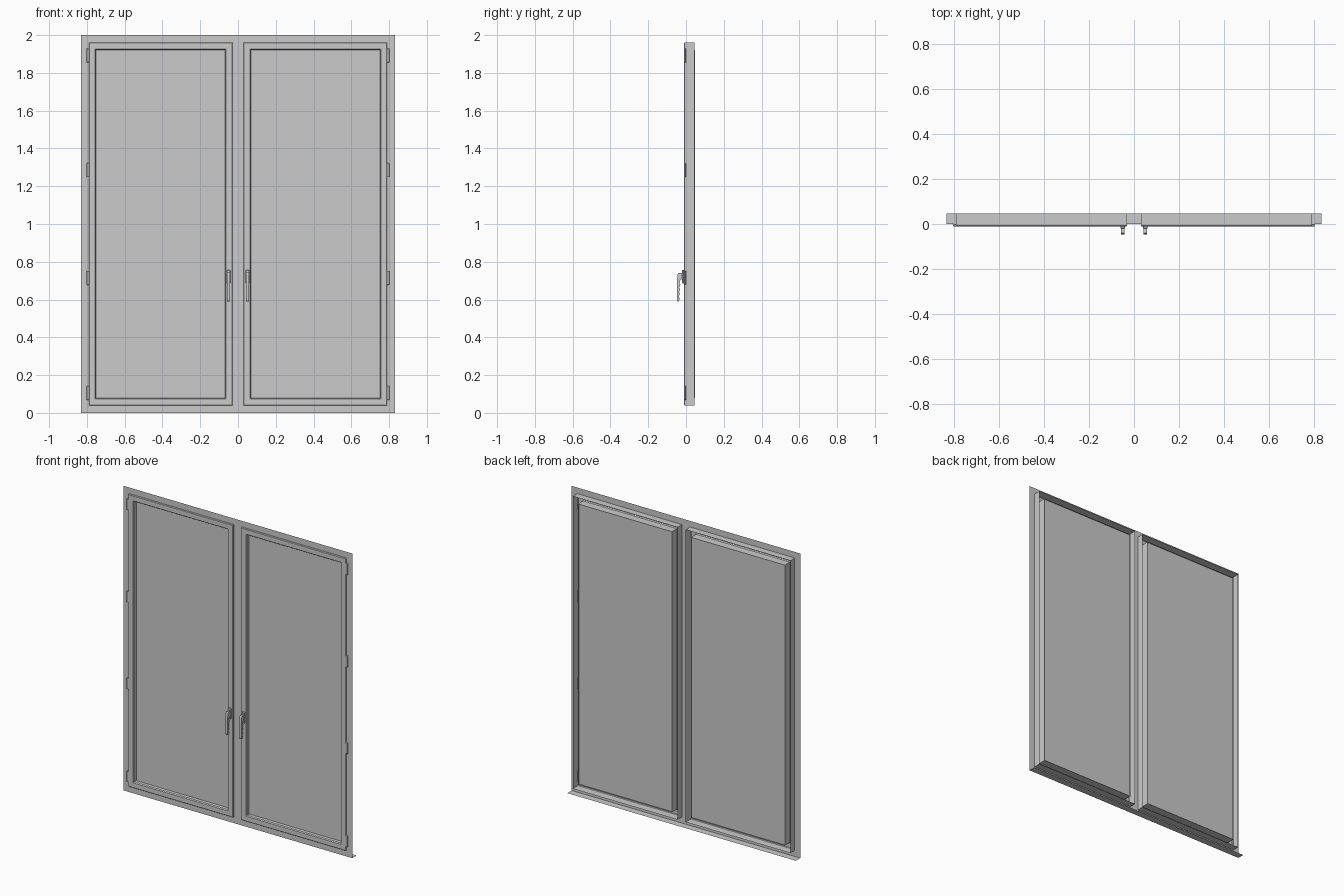
import bpy, bmesh, math

if "Cube" in bpy.data.objects:
    bpy.data.objects.remove(bpy.data.objects["Cube"])

BACK = 0.046
XS = [-0.83, -0.79, -0.03, 0.03, 0.79, 0.83]
ZS = [0.0, 0.04, 1.96, 2.0]


def finish(bm, name, normals=True):
    if normals:
        bmesh.ops.recalc_face_normals(bm, faces=bm.faces)
    me = bpy.data.meshes.new(name)
    bm.to_mesh(me)
    bm.free()
    ob = bpy.data.objects.new(name, me)
    bpy.context.collection.objects.link(ob)
    return ob


def add_ring(bm, x0, x1, z0, z1, profile):
    """Sweep an open (inset, depth) profile around a rectangle."""
    loops = []
    for d, y in profile:
        corners = [(x0 + d, z0 + d), (x1 - d, z0 + d), (x1 - d, z1 - d), (x0 + d, z1 - d)]
        loops.append([bm.verts.new((x, y, z)) for x, z in corners])
    for a, b in zip(loops, loops[1:]):
        for i in range(4):
            j = (i + 1) % 4
            bm.faces.new((a[i], a[j], b[j], b[i]))


def box(name, lo, hi, bevel=0):
    bm = bmesh.new()
    bmesh.ops.create_cube(bm, size=1)
    for v in bm.verts:
        v.co = [lo[i] + (v.co[i] + 0.5) * (hi[i] - lo[i]) for i in range(3)]
    if bevel:
        bmesh.ops.bevel(bm, geom=bm.edges[:], offset=bevel, segments=1, affect='EDGES')
    return finish(bm, name)


def extrude_yz(name, pts, x0, x1):
    bm = bmesh.new()
    f = bm.faces.new([bm.verts.new((x0, y, z)) for y, z in pts])
    r = bmesh.ops.extrude_face_region(bm, geom=[f])
    for g in r['geom']:
        if isinstance(g, bmesh.types.BMVert):
            g.co.x = x1
    # extrusion keeps the start face, giving a closed solid
    return finish(bm, name)


# Fixed frame: flat front sheet with two openings
bm = bmesh.new()
for i in range(5):
    for k in range(3):
        if k == 1 and i in (1, 3):
            continue
        quad = [(XS[i], ZS[k]), (XS[i + 1], ZS[k]), (XS[i + 1], ZS[k + 1]), (XS[i], ZS[k + 1])]
        bm.faces.new([bm.verts.new((x, 0, z)) for x, z in quad])
# Reveals running back from each opening
for a, b in ((-0.79, -0.03), (0.03, 0.79)):
    add_ring(bm, a, b, 0.04, 1.96, [(0, 0), (0, BACK)])
# Sill sheet along the bottom
bm.faces.new([bm.verts.new(p) for p in
              ((-0.83, 0, 0), (0.83, 0, 0), (0.83, BACK, 0), (-0.83, BACK, 0))])
bmesh.ops.remove_doubles(bm, verts=bm.verts, dist=1e-5)
finish(bm, "fixed_frame")

SASH = [(0, 0), (0, -0.007), (0.003, -0.01), (0.034, -0.01), (0.039, -0.004), (0.039, 0.0475)]

for side, s in (("left", -1), ("right", 1)):
    x0, x1 = sorted((s * 0.03, s * 0.79))

    # Sash moulding and glass pane
    bm = bmesh.new()
    add_ring(bm, x0, x1, 0.04, 1.96, SASH)
    finish(bm, f"{side}_sash")
    box(f"{side}_glass", (x0 + 0.039, 0.018, 0.079), (x1 - 0.039, 0.04, 1.921))

    # Hinges on the outer stile
    hx0, hx1 = sorted((s * 0.786, s * 0.802))
    for n, z in enumerate((0.105, 0.715, 1.285, 1.892)):
        box(f"{side}_hinge_{n + 1}", (hx0, -0.011, z - 0.037), (hx1, 0.0, z + 0.037), 0.002)

    # Handle: base plate plus a grip with finger grooves
    hx = s * 0.05
    box(f"{side}_handle_base", (hx - 0.01, -0.021, 0.685), (hx + 0.01, -0.009, 0.757), 0.003)
    pts = [(-0.02, 0.74), (-0.04, 0.742), (-0.045, 0.732), (-0.0475, 0.70),
           (-0.0475, 0.60), (-0.044, 0.59), (-0.037, 0.59)]
    for i in range(17):
        t = i / 16
        pts.append((-0.036 + 0.003 * math.sin(t * 8 * math.pi) + 0.004 * t, 0.597 + 0.1 * t))
    pts += [(-0.029, 0.704), (-0.02, 0.708)]
    extrude_yz(f"{side}_handle_grip", pts, hx - 0.008, hx + 0.008)
